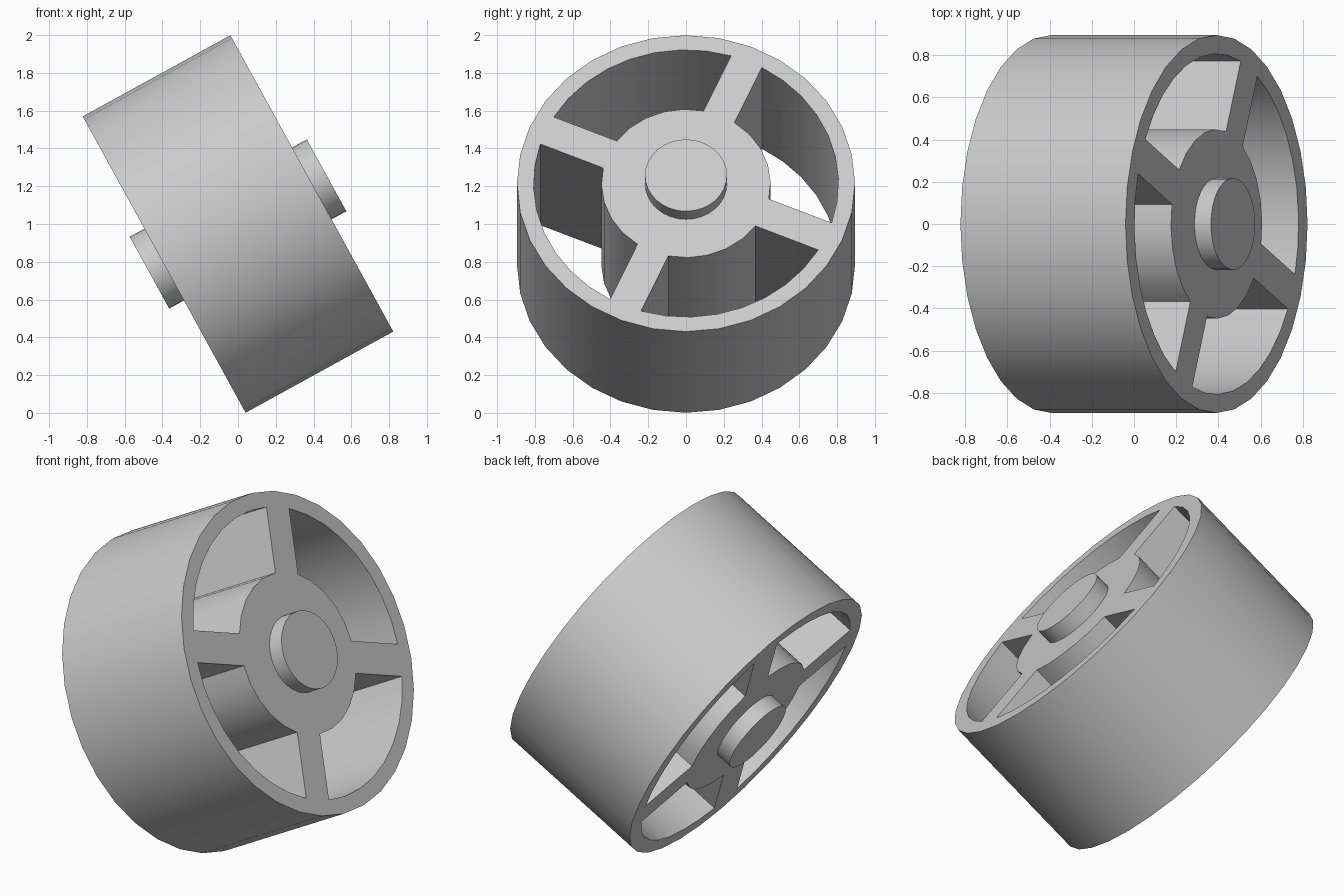
import bpy
import bmesh
from math import asin, cos, sin, radians, pi
from mathutils import Matrix

cube = bpy.data.objects.get("Cube")
if cube:
    bpy.data.objects.remove(cube, do_unlink=True)

RIM_R, INNER_R, HUB_R, AXLE_R = 0.895, 0.807, 0.448, 0.217
WIDTH, AXLE_LEN, SPOKE_HALF = 0.892, 1.07, 0.089
SPOKE_ANGLE = radians(66.5)
TILT = Matrix.Translation((0, 0, 1)) @ Matrix.Rotation(radians(61.2), 4, "Y")

grey = bpy.data.materials.new("light_grey")
grey.use_nodes = True
grey.diffuse_color = (0.6, 0.6, 0.6, 1)
grey.node_tree.nodes["Principled BSDF"].inputs["Base Color"].default_value = (0.6, 0.6, 0.6, 1)


def make_object(name, bm):
    bmesh.ops.recalc_face_normals(bm, faces=bm.faces)
    mesh = bpy.data.meshes.new(name)
    bm.to_mesh(mesh)
    bm.free()
    mesh.materials.append(grey)
    obj = bpy.data.objects.new(name, mesh)
    bpy.context.collection.objects.link(obj)
    obj.matrix_world = TILT
    return obj


def cylinder(name, radius, length, segments):
    bm = bmesh.new()
    bmesh.ops.create_cone(bm, cap_ends=True, segments=segments,
                          radius1=radius, radius2=radius, depth=length)
    return make_object(name, bm)


def arc(radius, steps):
    """Quarter arc shortened at each end by half a spoke."""
    gap = asin(SPOKE_HALF / radius)
    span = pi / 2 - 2 * gap
    return [(radius * cos(gap + span * i / steps), radius * sin(gap + span * i / steps))
            for i in range(steps + 1)]


# Four pockets between the spokes, used as one cutter
bm = bmesh.new()
profile = arc(INNER_R, 8) + arc(HUB_R, 5)[::-1]
for k in range(4):
    turn = Matrix.Rotation(SPOKE_ANGLE + k * pi / 2, 4, "Z")
    verts = [bm.verts.new(turn @ Matrix.Translation((x, y, -WIDTH)).translation)
             for x, y in profile]
    face = bm.faces.new(verts)
    ext = bmesh.ops.extrude_face_region(bm, geom=[face])
    top = [v for v in ext["geom"] if isinstance(v, bmesh.types.BMVert)]
    bmesh.ops.translate(bm, verts=top, vec=(0, 0, 2 * WIDTH))
cutter = make_object("pocket_cutter", bm)
cutter.hide_render = True

# Rim, spokes and hub as one solid
wheel = cylinder("spoked_wheel", RIM_R, WIDTH, 32)
cut = wheel.modifiers.new("pockets", "BOOLEAN")
cut.operation = "DIFFERENCE"
cut.solver = "EXACT"
cut.object = cutter
bpy.context.view_layer.update()
bpy.context.view_layer.objects.active = wheel
bpy.ops.object.modifier_apply(modifier=cut.name)
bpy.data.objects.remove(cutter, do_unlink=True)

# Axle stub protruding on both sides
axle = cylinder("axle", AXLE_R, AXLE_LEN, 32)

# Smooth curved walls, crisp edges
bpy.ops.object.select_all(action="DESELECT")
for obj in (wheel, axle):
    obj.select_set(True)
bpy.context.view_layer.objects.active = wheel
bpy.ops.object.shade_smooth_by_angle(angle=radians(30))
